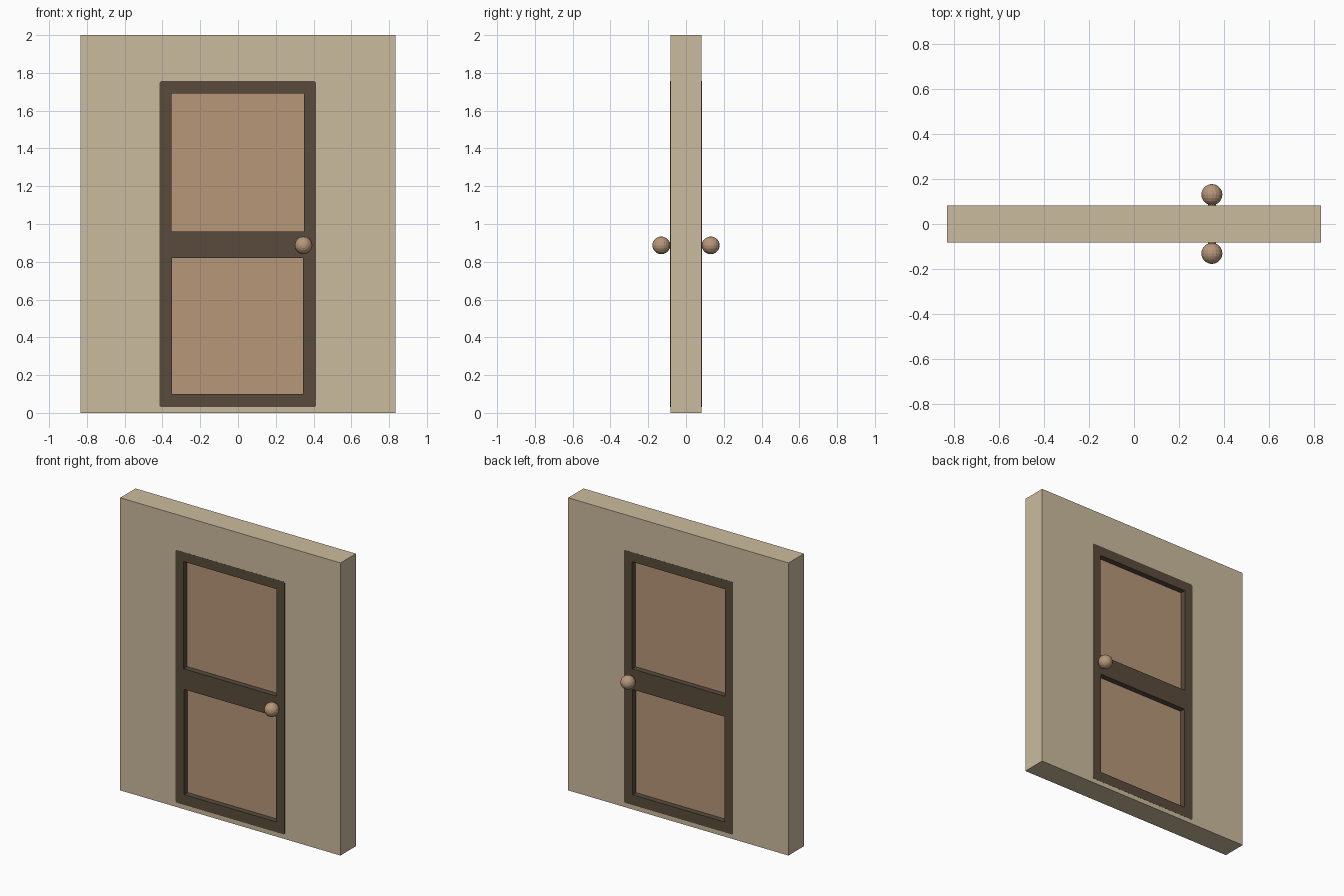
import bpy, bmesh, math
from mathutils import Matrix

if "Cube" in bpy.data.objects:
    bpy.data.objects.remove(bpy.data.objects["Cube"])

def material(name, rgb):
    m = bpy.data.materials.new(name)
    m.diffuse_color = (*rgb, 1)
    m.use_nodes = True
    m.node_tree.nodes["Principled BSDF"].inputs["Base Color"].default_value = m.diffuse_color
    return m

PLASTER = material("beige plaster", (0.60, 0.50, 0.34))
DARK = material("dark brown wood", (0.10, 0.07, 0.045))
TAN = material("tan wood", (0.47, 0.31, 0.19))

def finish(name, bm, mat):
    bmesh.ops.recalc_face_normals(bm, faces=bm.faces)
    me = bpy.data.meshes.new(name)
    bm.to_mesh(me)
    bm.free()
    me.materials.append(mat)
    ob = bpy.data.objects.new(name, me)
    bpy.context.collection.objects.link(ob)
    return ob

def rect(x0, x1, z0, z1, c=0.0):
    """Rectangle outline, with corners clipped by c."""
    if not c:
        return [(x0, z0), (x1, z0), (x1, z1), (x0, z1)]
    return [(x0 + c, z0), (x1 - c, z0), (x1, z0 + c), (x1, z1 - c),
            (x1 - c, z1), (x0 + c, z1), (x0, z1 - c), (x0, z0 + c)]

def slab(name, outline, holes, half, mat):
    """Flat slab with openings, extruded through y from -half to half."""
    bm = bmesh.new()
    edges = []
    for loop in [outline] + holes:
        vs = [bm.verts.new((x, -half, z)) for x, z in loop]
        edges += [bm.edges.new((vs[i], vs[i - 1])) for i in range(len(vs))]
    bmesh.ops.triangle_fill(bm, edges=edges, use_beauty=True, use_dissolve=False)
    geo = bmesh.ops.extrude_face_region(bm, geom=bm.faces[:], use_keep_orig=True)
    for v in geo["geom"]:
        if isinstance(v, bmesh.types.BMVert):
            v.co.y = half
    bmesh.ops.dissolve_limit(bm, angle_limit=0.01, verts=bm.verts, edges=bm.edges)
    return finish(name, bm, mat)

# Wall with a doorway
door = rect(-0.415, 0.412, 0.03, 1.757, 0.008)
slab("wall", rect(-0.833, 0.833, 0, 2), [door], 0.083, PLASTER)

# Door frame with two openings
upper = rect(-0.353, 0.349, 0.96, 1.692)
lower = rect(-0.349, 0.345, 0.10, 0.82)
slab("door_frame", door, [upper, lower], 0.0835, DARK)

# Recessed panels
slab("upper_panel", upper, [], 0.045, TAN)
slab("lower_panel", lower, [], 0.045, TAN)

# Door knobs, front and back
for name, s in (("front_knob", -1), ("back_knob", 1)):
    bm = bmesh.new()
    turn = Matrix.Rotation(math.pi / 2, 4, 'X')
    bmesh.ops.create_uvsphere(bm, u_segments=16, v_segments=10, radius=0.047,
                              matrix=Matrix.Translation((0.347, s * 0.131, 0.887)) @ turn)
    bmesh.ops.create_cone(bm, cap_ends=True, segments=12, radius1=0.018, radius2=0.018,
                          depth=0.03,
                          matrix=Matrix.Translation((0.347, s * 0.083, 0.887)) @ turn)
    finish(name, bm, TAN)
